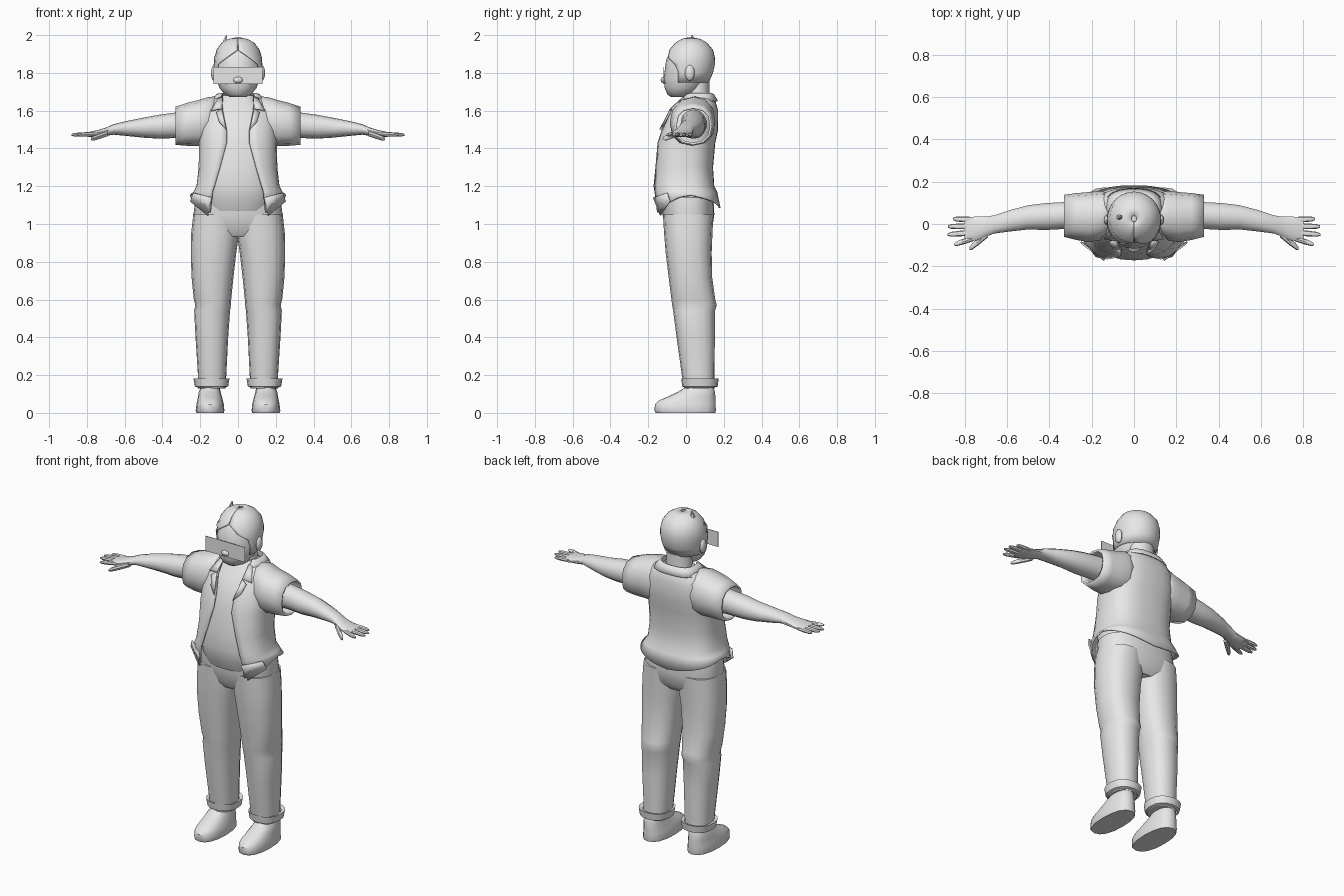
import bpy, bmesh, math

mat = bpy.data.materials.new("light_grey")
mat.diffuse_color = (0.8, 0.8, 0.8, 1)


def finish(name, bm, mirror=False, thick=0, cut=40):
    me = bpy.data.meshes.new(name)
    bm.to_mesh(me)
    bm.free()
    me.materials.append(mat)
    ob = bpy.data.objects.new(name, me)
    bpy.context.collection.objects.link(ob)
    if mirror:
        ob.modifiers.new("mirror", 'MIRROR')
    if thick:
        m = ob.modifiers.new("cloth", 'SOLIDIFY')
        m.thickness, m.offset = thick, 0
    bpy.ops.object.select_all(action='DESELECT')
    ob.select_set(True)
    bpy.context.view_layer.objects.active = ob
    bpy.ops.object.shade_smooth_by_angle(angle=math.radians(cut))
    return ob


def power(v, e):
    return math.copysign(abs(v) ** e, v)


def loft(name, rows, axis='z', n=16, e=0.85, caps=True, **kw):
    """Rows are (position, low a, high a, low b, high b) sections along an axis."""
    bm = bmesh.new()
    rings = []
    for p, a0, a1, b0, b1 in rows:
        ring = []
        for i in range(n):
            t = 2 * math.pi * i / n
            a = (a0 + a1) / 2 + (a1 - a0) / 2 * power(math.sin(t), e)
            b = (b0 + b1) / 2 - (b1 - b0) / 2 * power(math.cos(t), e)
            ring.append(bm.verts.new((a, b, p) if axis == 'z' else (p, a, b)))
        rings.append(ring)
    for r, s in zip(rings, rings[1:]):
        for i in range(n):
            j = (i + 1) % n
            bm.faces.new((r[i], r[j], s[j], s[i]))
    if caps:
        bm.faces.new(rings[0])
        bm.faces.new(rings[-1])
    bmesh.ops.recalc_face_normals(bm, faces=bm.faces)
    return finish(name, bm, **kw)


def sym(rows):
    """Rows (z, half width, front y, back y) centred on x = 0."""
    return [(z, -r, r, f, b) for z, r, f, b in rows]


def open_shell(name, rows, n=28, e=0.75, **kw):
    """Rows (z, half width, front y, back y, half opening); z may depend on angle."""
    bm = bmesh.new()
    rings = []
    for z, r, f, b, gap in rows:
        t0 = math.asin((gap / r) ** (1 / e))
        ring = []
        for i in range(n + 1):
            t = t0 + (2 * math.pi - 2 * t0) * i / n
            zz = z(t) if callable(z) else z
            ring.append(bm.verts.new((r * power(math.sin(t), e),
                                      (f + b) / 2 - (b - f) / 2 * power(math.cos(t), e), zz)))
        rings.append(ring)
    for r, s in zip(rings, rings[1:]):
        for i in range(n):
            bm.faces.new((r[i], r[i + 1], s[i + 1], s[i]))
    return finish(name, bm, **kw)


def blob(name, loc, size, mirror=False):
    bm = bmesh.new()
    bmesh.ops.create_uvsphere(bm, u_segments=12, v_segments=8, radius=1)
    for v in bm.verts:
        v.co = [c + s * q for c, s, q in zip(loc, size, v.co)]
    return finish(name, bm, mirror=mirror)


# Head, neck and hair
skull = [(1.672, .04, -.08, .02), (1.685, .07, -.098, .05), (1.72, .098, -.113, .085),
         (1.77, .115, -.118, .12), (1.82, .12, -.112, .138), (1.87, .12, -.105, .145),
         (1.92, .106, -.08, .135), (1.955, .08, -.05, .105), (1.972, .045, -.02, .07),
         (1.978, .012, .01, .04)]
loft("head", sym(skull), e=1, n=20)
loft("neck", sym([(1.6, .085, -.01, .13), (1.7, .075, .0, .125), (1.78, .075, .0, .125)]), e=1)
open_shell("hair", [(1.75, .113, -.115, .118, .105), (1.80, .122, -.118, .14, .112),
                    (1.845, .126, -.117, .15, .105), (1.88, .124, -.109, .15, .06),
                    (1.92, .112, -.086, .141, .002), (1.957, .085, -.055, .11, .001),
                    (1.977, .05, -.022, .075, .001), (1.984, .012, .01, .04, .001)], e=1, thick=.006)
loft("hair_tuft", [(1.94, -.085, -.05, .01, .05), (1.97, -.08, -.055, .02, .045),
                   (2.0, -.064, -.06, .03, .036)], n=6)
blob("ear", (.126, .02, 1.8), (.017, .026, .042), mirror=True)
blob("nose", (0, -.117, 1.762), (.027, .017, .018))

# Flat visor plate across the face
bm = bmesh.new()
bmesh.ops.create_cube(bm, size=1)
for v in bm.verts:
    v.co = (v.co.x * .262, -.121 + v.co.y * .003, 1.787 + v.co.z * .09)
finish("face_plate", bm)

# Shirt with a round belly
loft("shirt", sym([(1.07, .17, -.135, .12), (1.13, .19, -.16, .125), (1.2, .195, -.172, .125),
                   (1.3, .19, -.162, .125), (1.43, .19, -.143, .13), (1.52, .185, -.112, .14),
                   (1.6, .165, -.07, .14), (1.65, .11, -.02, .125), (1.68, .085, .0, .12)]), n=24)


# Open jacket, hem raised at the sides
def hem(t):
    d = min(t, 2 * math.pi - t)
    q = math.pi / 2
    return 1.155 - (.14 * (q - d) / q if d < q else .07 * (d - q) / q)


jacket = [(1.68, .1, .0, .13, .084), (1.655, .145, -.035, .15, .085), (1.6, .19, -.08, .165, .08),
          (1.5, .203, -.125, .165, .06), (1.43, .203, -.148, .15, .06), (1.3, .203, -.165, .138, .095),
          (1.2, .215, -.178, .145, .125), (1.17, .23, -.178, .16, .135),
          (hem, .25, -.165, .178, .145)]
open_shell("jacket", jacket, thick=.01)
open_shell("collar", [(1.665, .098, .0, .13, .08), (1.69, .1, -.005, .137, .082),
                      (1.685, .112, -.014, .145, .086), (1.65, .14, -.045, .165, .088)], thick=.008)


def jacket_front(x, z):
    for a, b in zip(jacket, jacket[1:-1]):
        if b[0] <= z <= a[0]:
            k = (a[0] - z) / (a[0] - b[0])
            r, f, c = [a[i] + (b[i] - a[i]) * k for i in (1, 2, 3)]
            s = min(1, (x / r) ** (1 / .75))
            return (f + c) / 2 - (c - f) / 2 * (1 - s * s) ** .375


# Lapels, an upper and a lower leaf on each side
bm = bmesh.new()
for leaf in ([(.08, 1.675), (.105, 1.665), (.14, 1.6), (.085, 1.612)],
             [(.085, 1.61), (.115, 1.59), (.1, 1.54), (.062, 1.5)]):
    bm.faces.new([bm.verts.new((x, jacket_front(x, z) - .014, z)) for x, z in leaf])
finish("lapel", bm, mirror=True, thick=.009)

# Pointed front corners of the hem
bm = bmesh.new()
bm.faces.new([bm.verts.new(p) for p in ((.14, -.172, 1.14), (.235, -.1, 1.165),
                                        (.252, -.085, 1.12), (.16, -.135, 1.045))])
finish("hem_corner", bm, mirror=True, thick=.008)

# Sleeves and arms
loft("sleeve", [(.1, -.03, .14, 1.44, 1.672), (.16, -.07, .15, 1.42, 1.665),
                (.21, -.08, .145, 1.42, 1.65), (.27, -.07, .14, 1.42, 1.635),
                (.33, -.055, .132, 1.425, 1.615)], axis='x', n=12, caps=False, mirror=True, thick=.012)
loft("arm", [(.15, -.03, .11, 1.45, 1.61), (.33, -.025, .105, 1.455, 1.59),
             (.42, -.03, .1, 1.452, 1.578), (.5, -.027, .09, 1.457, 1.563),
             (.59, -.037, .066, 1.466, 1.545), (.66, -.046, .042, 1.473, 1.528),
             (.7, -.06, .036, 1.466, 1.51), (.74, -.078, .036, 1.462, 1.498),
             (.785, -.085, .035, 1.46, 1.488), (.8, -.08, .03, 1.465, 1.483)],
     axis='x', n=14, e=.95, mirror=True)


def finger(name, x0, x1, y0, y1, z0, z1, r):
    rows = []
    for k, s in ((0, 1), (.5, 1), (.85, .85), (1, .4)):
        y, z, q = y0 + (y1 - y0) * k, z0 + (z1 - z0) * k, r * s
        rows.append((x0 + (x1 - x0) * k, y - q, y + q, z - q * .85, z + q * .85))
    loft(name, rows, axis='x', n=8, e=1, mirror=True)


for name, x1, y0, y1 in (("little_finger", .855, .02, .024), ("ring_finger", .88, -.01, -.012),
                         ("middle_finger", .882, -.04, -.05), ("index_finger", .85, -.068, -.097)):
    finger(name, .76, x1, y0, y1, 1.476, 1.472, .0135)
finger("thumb", .69, .778, -.045, -.117, 1.48, 1.45, .018)

# Trousers
loft("trouser_waist", sym([(.935, .16, -.085, .11), (.97, .22, -.108, .138), (1.05, .236, -.125, .15),
                           (1.14, .225, -.13, .145)]), n=24, e=.8)
loft("trouser_leg", [(.13, .065, .212, -.01, .15), (.2, .062, .212, -.022, .15),
                     (.4, .052, .225, -.05, .153), (.54, .042, .232, -.068, .153),
                     (.57, .038, .226, -.073, .163), (.6, .036, .234, -.077, .155),
                     (.72, .024, .246, -.092, .138), (.85, .009, .25, -.108, .136),
                     (.95, -.006, .248, -.116, .14), (1.05, -.01, .237, -.122, .145)], mirror=True)
loft("trouser_cuff", [(.135, .068, .215, -.01, .155), (.14, .052, .228, -.02, .168),
                      (.182, .045, .236, -.025, .173), (.175, .062, .214, -.01, .153)],
     caps=False, mirror=True)

# Shoes
loft("shoe", [(0, .075, .22, -.16, .155), (.012, .072, .224, -.166, .158), (.045, .075, .22, -.165, .157),
              (.065, .08, .216, -.145, .157), (.085, .085, .212, -.1, .156), (.11, .092, .208, -.045, .153),
              (.13, .096, .2, -.012, .148), (.15, .1, .196, .0, .14)], mirror=True)
